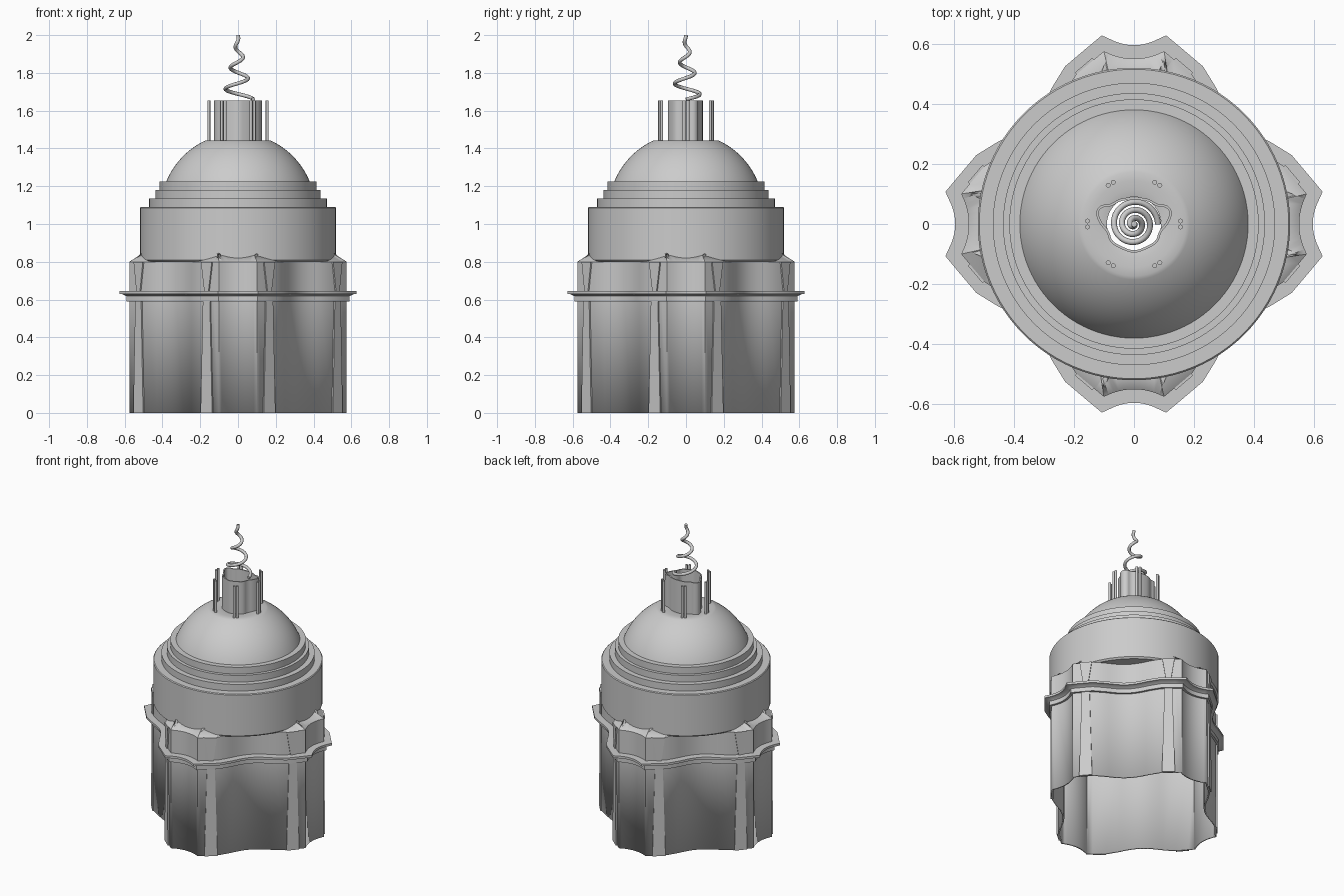
import bpy, bmesh, math
from mathutils import Vector

cube = bpy.data.objects.get("Cube")
if cube:
    bpy.data.objects.remove(cube, do_unlink=True)

stone = bpy.data.materials.new("grey_stone")
stone.use_nodes = True
GREY = (0.6, 0.6, 0.6, 1)
stone.diffuse_color = GREY
stone.node_tree.nodes["Principled BSDF"].inputs["Base Color"].default_value = GREY


def finish(name, bm, angle=35):
    bmesh.ops.recalc_face_normals(bm, faces=bm.faces)
    mesh = bpy.data.meshes.new(name)
    bm.to_mesh(mesh)
    bm.free()
    mesh.materials.append(stone)
    obj = bpy.data.objects.new(name, mesh)
    bpy.context.collection.objects.link(obj)
    bpy.ops.object.select_all(action='DESELECT')
    obj.select_set(True)
    bpy.context.view_layer.objects.active = obj
    bpy.ops.object.shade_smooth_by_angle(angle=math.radians(angle))
    return obj


def loft(name, rings, closed=False, angle=35):
    """Skin a list of equal-length closed rings of points."""
    bm = bmesh.new()
    rows = [[bm.verts.new(p) for p in ring] for ring in rings]
    pairs = list(zip(rows, rows[1:]))
    if closed:
        pairs.append((rows[-1], rows[0]))
    for low, high in pairs:
        n = len(low)
        for i in range(n):
            j = (i + 1) % n
            bm.faces.new((low[i], low[j], high[j], high[i]))
    return finish(name, bm, angle)


def lathe(name, profile, closed=False, steps=96):
    turn = [math.tau * i / steps for i in range(steps)]
    return loft(name, [[(r * math.cos(a), r * math.sin(a), z) for a in turn]
                       for r, z in profile], closed)


def offset(plan, d):
    """Move a clockwise outline outwards by d with mitred corners."""
    out = []
    for i, p in enumerate(plan):
        a = (p - plan[i - 1]).normalized()
        b = (plan[(i + 1) % len(plan)] - p).normalized()
        na, nb = Vector((-a.y, a.x)), Vector((-b.y, b.x))
        m = (na + nb).normalized()
        out.append(p + m * d / max(m.dot(na), 0.75))
    return out


def level(plan, d, z):
    return [(p.x, p.y, z) for p in offset(plan, d)]


# Scalloped ground plan: four lobes joined by concave diagonal bays
facets = [(0.13, 0.55), (0.195, 0.495), (0.235, 0.43)]
lobe = [Vector((-u, v)) for u, v in reversed(facets)]
for i in range(13):
    u = -0.1 + 0.2 * i / 12
    lobe.append(Vector((u, 0.55 + 0.025 * (u / 0.1) ** 2)))
lobe += [Vector(p) for p in facets]
start, end = Vector((0.235, 0.43)), Vector((0.43, 0.235))
for i in range(1, 12):
    t = i / 12
    sag = 0.03 * math.sin(math.pi * t) / math.sqrt(2)
    lobe.append(start.lerp(end, t) - Vector((sag, sag)))
plan = []
for k in range(4):
    for p in lobe:
        q = p.copy()
        for _ in range(k):
            q = Vector((q.y, -q.x))
        plan.append(q)

# Walls, attic and sloping lobe roofs
walls = loft("walls", [level(plan, d, z) for d, z in
                       [(0, 0), (0, 0.645), (0, 0.8), (-0.075, 0.85)]])
shell = walls.modifiers.new("thickness", 'SOLIDIFY')
shell.thickness = 0.01
shell.offset = -1

# Two-step cornice following the plan
loft("cornice", [level(plan, d, z) for d, z in
                 [(-0.005, 0.59), (0.014, 0.59), (0.014, 0.618), (0.03, 0.628),
                  (0.045, 0.63), (0.045, 0.645), (-0.005, 0.645)]], True)

# Tapered pilaster strips on the diagonal facets of each lobe
a, b = (Vector(p) for p in facets[:2])
mid, along = (a + b) / 2, (b - a).normalized()
out = Vector((-along.y, along.x))
bm = bmesh.new()
for k in range(4):
    for side in (-1, 1):
        for z0, z1, w0, w1 in [(0, 0.6, 0.04, 0.024), (0.64, 0.8, 0.014, 0.038)]:
            corners = []
            for z, w in ((z0, w0), (z1, w1)):
                for s, d in ((-w, -0.005), (w, -0.005), (w, 0.008), (-w, 0.008)):
                    p = mid + along * s + out * d
                    p.x *= side
                    for _ in range(k):
                        p = Vector((p.y, -p.x))
                    corners.append(bm.verts.new((p.x, p.y, z)))
            low, high = corners[:4], corners[4:]
            bm.faces.new(low)
            bm.faces.new(high)
            for i in range(4):
                j = (i + 1) % 4
                bm.faces.new((low[i], low[j], high[j], high[i]))
finish("pilasters", bm)

# Drum, stepped rings and open-topped dome
lathe("drum", [(0.42, 0.8), (0.51, 0.8), (0.52, 0.81), (0.52, 1.085),
               (0.515, 1.09), (0.44, 1.09)])
for i, r in enumerate((0.47, 0.436, 0.415)):
    z = 1.09 + 0.045 * i
    lathe(f"step_ring_{i + 1}", [(r, z), (r, z + 0.045),
                                 (r - 0.035, z + 0.045), (r - 0.035, z)], True)
dome = []
for i in range(25):
    t = math.radians(20 + 45 * i / 24)
    dome.append((0.41 * math.cos(t), 1.07 + 0.41 * math.sin(t)))
dome += [(0.145, 1.44), (0.115, 1.441), (0.09, 1.435)]
lathe("dome", dome)

# Lantern wall: curving thin shell, symmetric left to right
half = [(0, 0.09), (0.05, 0.085), (0.08, 0.064), (0.11, 0.065), (0.13, 0.04),
        (0.115, 0), (0.09, -0.025), (0.082, -0.06), (0.05, -0.08), (0, -0.1)]
loop = [Vector(p) for p in half] + [Vector((-x, y)) for x, y in half[-2:0:-1]]
for _ in range(3):
    # Corner cutting rounds the outline
    cut = []
    for i, p in enumerate(loop):
        q = loop[(i + 1) % len(loop)]
        cut += [p.lerp(q, 0.25), p.lerp(q, 0.75)]
    loop = cut
loft("lantern", [level(loop, d, z) for d, z in
                 [(0, 1.42), (0, 1.655), (-0.008, 1.655), (-0.008, 1.42)]], True)

# Six pairs of slim columns round the lantern
bm = bmesh.new()
for k in range(6):
    for s in (-1, 1):
        ang = math.radians(60 * k) + s * 0.065
        made = bmesh.ops.create_cone(bm, cap_ends=True, segments=12, radius1=0.008,
                                     radius2=0.008, depth=0.235)
        bmesh.ops.translate(bm, verts=made["verts"], vec=(
            0.155 * math.cos(ang), 0.155 * math.sin(ang), 1.5375))
finish("lantern_columns", bm)

# Tapering spiral finial
curve = bpy.data.curves.new("spiral_finial", 'CURVE')
curve.dimensions = '3D'
curve.bevel_depth = 0.01
curve.bevel_resolution = 3
curve.use_fill_caps = True
spline = curve.splines.new('POLY')
COUNT = 120
spline.points.add(COUNT - 1)
for i, pt in enumerate(spline.points):
    t = i / (COUNT - 1)
    ang, r = math.tau * 3 * t, 0.08 * (1 - t)
    pt.co = (r * math.cos(ang), r * math.sin(ang), 1.66 + 0.339 * t, 1)
spline.use_smooth = True
curve.materials.append(stone)
bpy.context.collection.objects.link(bpy.data.objects.new("spiral_finial", curve))
